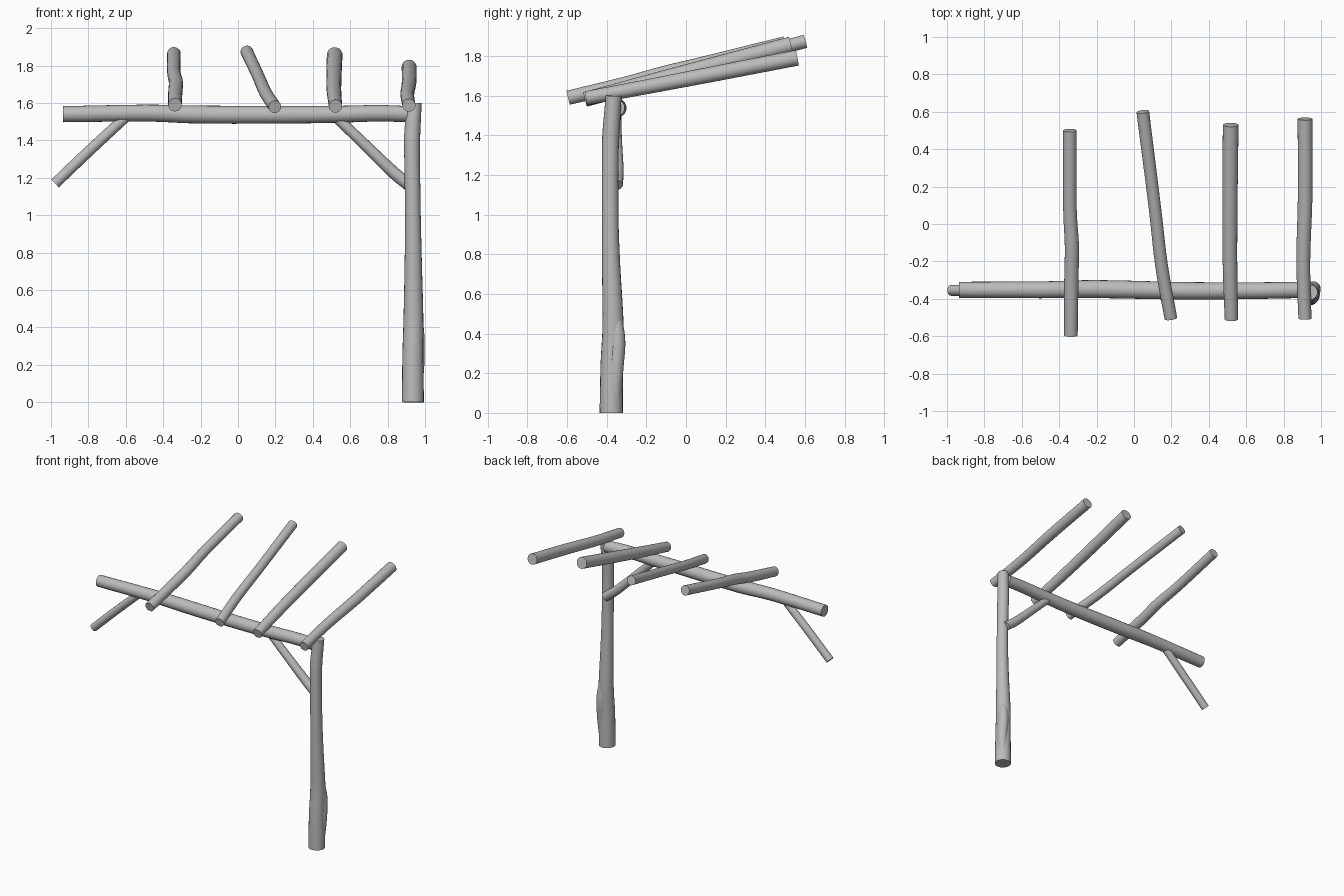
import bpy, bmesh, math
from mathutils import Vector

if "Cube" in bpy.data.objects:
    bpy.data.objects.remove(bpy.data.objects["Cube"], do_unlink=True)

# Single weathered wood colour
wood = bpy.data.materials.new("grey_wood")
wood.use_nodes = True
colour = (0.5, 0.5, 0.5, 1)
wood.diffuse_color = colour
wood.node_tree.nodes["Principled BSDF"].inputs["Base Color"].default_value = colour

SIDES = 20


def spline(a, b, c, d, t):
    """Catmull-Rom point between b and c."""
    return b + 0.5 * t * (c - a + t * (2 * a - 5 * b + 4 * c - d + t * (3 * (b - c) + d - a)))


def log(name, stations, steps=5):
    """Rough round log swept through (x, y, z, radius) stations, with flat ends."""
    pts = [Vector(s) for s in stations]
    padded = [2 * pts[0] - pts[1]] + pts + [2 * pts[-1] - pts[-2]]
    path = [spline(*padded[i:i + 4], k / steps) for i in range(len(pts) - 1) for k in range(steps)]
    path.append(pts[-1])
    axis = (pts[-1].xyz - pts[0].xyz).normalized()
    up = Vector((0, 0, 1)) if abs(axis.z) < 0.9 else Vector((0, 1, 0))
    side = axis.cross(up).normalized()
    up = side.cross(axis)
    bm = bmesh.new()
    rings = []
    for p in path:
        ring = []
        for k in range(SIDES):
            a = math.tau * k / SIDES
            ring.append(bm.verts.new(p.xyz + p.w * (math.cos(a) * side + math.sin(a) * up)))
        rings.append(ring)
    for lower, upper in zip(rings, rings[1:]):
        for k in range(SIDES):
            j = (k + 1) % SIDES
            bm.faces.new((lower[k], lower[j], upper[j], upper[k]))
    bm.faces.new(rings[0])
    bm.faces.new(rings[-1])
    bmesh.ops.recalc_face_normals(bm, faces=bm.faces)
    mesh = bpy.data.meshes.new(name)
    bm.to_mesh(mesh)
    bm.free()
    mesh.materials.append(wood)
    obj = bpy.data.objects.new(name, mesh)
    bpy.context.collection.objects.link(obj)
    bpy.ops.object.select_all(action="DESELECT")
    obj.select_set(True)
    bpy.context.view_layer.objects.active = obj
    bpy.ops.object.shade_smooth_by_angle(angle=math.radians(40))
    return obj


# Upright post, thicker at the foot, with a healed ridge near the base
log("post", [(0.935, -0.377, 0, 0.059), (0.935, -0.375, 0.25, 0.056),
             (0.938, -0.368, 0.45, 0.053), (0.937, -0.378, 0.75, 0.046),
             (0.935, -0.383, 1.0, 0.042), (0.931, -0.382, 1.3, 0.042),
             (0.931, -0.378, 1.42, 0.043), (0.942, -0.365, 1.6, 0.04)])
log("post_ridge", [(0.955, -0.36, 0.06, 0.03), (0.96, -0.353, 0.22, 0.037),
                   (0.957, -0.345, 0.38, 0.038), (0.95, -0.36, 0.55, 0.02)])

# Horizontal beam
log("beam", [(-0.935, -0.352, 1.54, 0.043), (-0.5, -0.352, 1.546, 0.045),
             (-0.2, -0.348, 1.538, 0.048), (0.25, -0.357, 1.537, 0.047),
             (0.55, -0.357, 1.54, 0.045), (0.75, -0.355, 1.545, 0.044),
             (0.92, -0.352, 1.54, 0.043)])

# Sloping rafters resting on the beam
log("rafter_right", [(-0.337, -0.595, 1.59, 0.036), (-0.335, -0.3, 1.66, 0.038),
                     (-0.332, -0.12, 1.71, 0.038), (-0.343, 0.1, 1.765, 0.036),
                     (-0.343, 0.5, 1.864, 0.036)])
log("rafter_centre_right", [(0.197, -0.505, 1.579, 0.034), (0.147, -0.22, 1.655, 0.034),
                            (0.11, 0.1, 1.74, 0.033), (0.047, 0.6, 1.874, 0.034)])
log("rafter_centre_left", [(0.521, -0.51, 1.583, 0.036), (0.513, -0.2, 1.665, 0.039),
                           (0.513, 0.15, 1.757, 0.041), (0.517, 0.53, 1.857, 0.042)])
log("rafter_left", [(0.914, -0.505, 1.588, 0.035), (0.905, -0.2, 1.645, 0.037),
                    (0.915, 0.15, 1.712, 0.039), (0.915, 0.562, 1.792, 0.04)])

# Diagonal braces under the beam
log("brace_right", [(-0.978, -0.355, 1.17, 0.029), (-0.8, -0.355, 1.34, 0.029),
                    (-0.6, -0.354, 1.525, 0.028)])
log("brace_left", [(0.52, -0.356, 1.53, 0.028), (0.68, -0.353, 1.375, 0.03),
                   (0.83, -0.348, 1.23, 0.033), (0.93, -0.352, 1.15, 0.034)])
